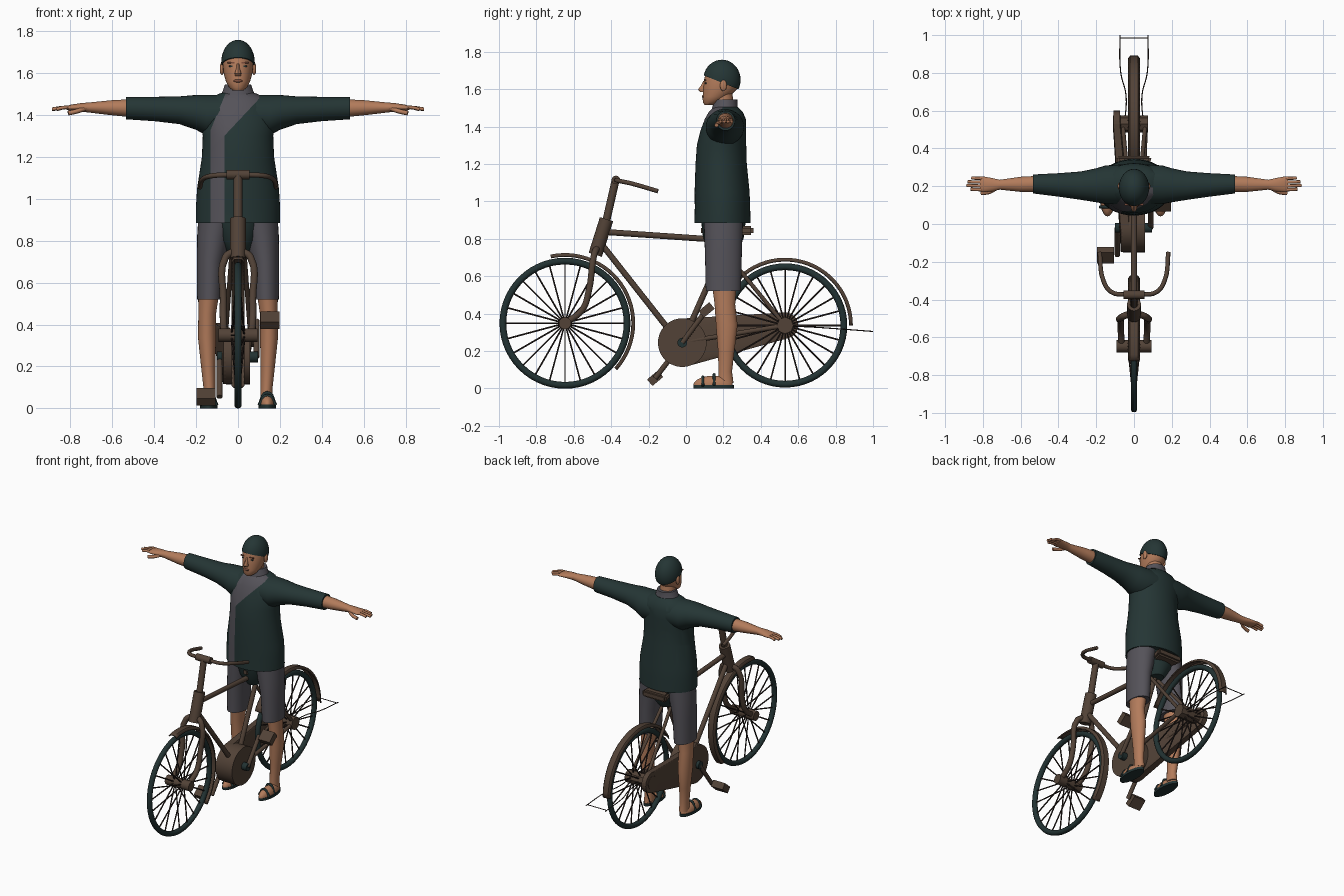
import bpy, bmesh
from math import sin, cos, pi, radians
from mathutils import Vector, Matrix

cube = bpy.data.objects.get("Cube")
if cube:
    bpy.data.objects.remove(cube)


def material(name, rgb):
    m = bpy.data.materials.new(name)
    m.use_nodes = True
    m.diffuse_color = (*rgb, 1)
    m.node_tree.nodes["Principled BSDF"].inputs["Base Color"].default_value = (*rgb, 1)
    return m


CLOTH = material("dark_green_cloth", (0.018, 0.036, 0.035))
GREY = material("grey_cloth", (0.09, 0.085, 0.1))
SKIN = material("skin", (0.45, 0.2, 0.105))
BROWN = material("brown_metal", (0.085, 0.055, 0.038))
RUBBER = material("dark_rubber", (0.016, 0.032, 0.032))
SPOKE = material("spoke_metal", (0.03, 0.02, 0.017))
LIP = material("lip_and_brow", (0.2, 0.075, 0.045))


def finish(name, bm, *mats):
    bmesh.ops.recalc_face_normals(bm, faces=bm.faces[:])
    me = bpy.data.meshes.new(name)
    bm.to_mesh(me)
    bm.free()
    for m in mats:
        me.materials.append(m)
    ob = bpy.data.objects.new(name, me)
    bpy.context.collection.objects.link(ob)
    bpy.ops.object.select_all(action='DESELECT')
    ob.select_set(True)
    bpy.context.view_layer.objects.active = ob
    bpy.ops.object.shade_smooth_by_angle(angle=radians(40))
    return ob


def loft_mesh(rings, axis='z', n=28):
    """Rings are (position on axis, centre a, centre b, radius a, radius b)."""
    bm, loops = bmesh.new(), []
    for t, ca, cb, ra, rb in rings:
        loop = []
        for i in range(n):
            a, b = ca + ra * cos(2 * pi * i / n), cb + rb * sin(2 * pi * i / n)
            loop.append(bm.verts.new((a, b, t) if axis == 'z' else (t, a, b)))
        loops.append(loop)
    for p, q in zip(loops, loops[1:]):
        for i in range(n):
            j = (i + 1) % n
            bm.faces.new((p[i], p[j], q[j], q[i]))
    bm.faces.new(loops[0])
    bm.faces.new(loops[-1])
    return bm


def loft(name, rings, mat, axis='z', n=28):
    return finish(name, loft_mesh(rings, axis, n), mat)


def add_rod(bm, p, q, r, n=12):
    p, q = Vector(p), Vector(q)
    turn = (q - p).to_track_quat('Z', 'Y').to_matrix().to_4x4()
    bmesh.ops.create_cone(bm, cap_ends=True, segments=n, radius1=r, radius2=r,
                          depth=(q - p).length, matrix=Matrix.Translation((p + q) / 2) @ turn)


def rod(name, p, q, r, mat=BROWN, n=16):
    bm = bmesh.new()
    add_rod(bm, p, q, r, n)
    return finish(name, bm, mat)


def tube(name, pts, r, mat=BROWN):
    cu = bpy.data.curves.new(name, 'CURVE')
    cu.dimensions, cu.bevel_depth, cu.bevel_resolution, cu.use_fill_caps = '3D', r, 2, True
    sp = cu.splines.new('BEZIER')
    sp.bezier_points.add(len(pts) - 1)
    for b, p in zip(sp.bezier_points, pts):
        b.co, b.handle_left_type, b.handle_right_type = p, 'AUTO', 'AUTO'
    sp.resolution_u = 5
    cu.materials.append(mat)
    ob = bpy.data.objects.new(name, cu)
    bpy.context.collection.objects.link(ob)
    bpy.ops.object.select_all(action='DESELECT')
    ob.select_set(True)
    bpy.context.view_layer.objects.active = ob
    bpy.ops.object.convert(target='MESH')
    return ob


def ball(name, c, r, mat, plane=None):
    bm = bmesh.new()
    bmesh.ops.create_uvsphere(bm, u_segments=28, v_segments=18, radius=1,
                              matrix=Matrix.Translation(c) @ Matrix.Diagonal((*r, 1)))
    if plane:
        cut = bmesh.ops.bisect_plane(bm, geom=bm.verts[:] + bm.edges[:] + bm.faces[:],
                                     plane_co=plane[0], plane_no=plane[1], clear_inner=True)
        edges = [e for e in cut['geom_cut'] if isinstance(e, bmesh.types.BMEdge)]
        bmesh.ops.edgeloop_fill(bm, edges=edges)
    return finish(name, bm, mat)


def box(name, c, size, mat=BROWN, tilt=0):
    bm = bmesh.new()
    bmesh.ops.create_cube(bm, size=1, matrix=Matrix.Translation(c) @ Matrix.Rotation(tilt, 4, 'X')
                          @ Matrix.Diagonal((*size, 1)))
    return finish(name, bm, mat)


# Wheels: tyre, spokes and arched mudguard
def wheel(name, y, z, r, hub_r, guard_r, start, end):
    bpy.ops.mesh.primitive_torus_add(location=(0, y, z), rotation=(0, pi / 2, 0), major_segments=56,
                                     minor_segments=10, major_radius=r - 0.018, minor_radius=0.018)
    tyre = bpy.context.object
    tyre.name = name + "_tyre"
    tyre.data.materials.append(RUBBER)
    bpy.ops.object.shade_smooth()
    bm = bmesh.new()
    for i in range(24):
        a, side = 2 * pi * i / 24, 0.03 if i % 2 else -0.03
        add_rod(bm, (side, y + hub_r * cos(a), z + hub_r * sin(a)),
                (0, y + (r - 0.03) * cos(a), z + (r - 0.03) * sin(a)), 0.0045, 6)
    finish(name + "_spokes", bm, SPOKE)
    bm, rows = bmesh.new(), []
    for i in range(29):
        a = radians(start + (end - start) * i / 28)
        rows.append([bm.verts.new((x, y + (guard_r - d) * cos(a), z + (guard_r - d) * sin(a)))
                     for x, d in ((-.032, .016), (-.02, 0), (.02, 0), (.032, .016))])
    for p, q in zip(rows, rows[1:]):
        for k in range(3):
            bm.faces.new((p[k], p[k + 1], q[k + 1], q[k]))
    guard = finish(name + "_mudguard", bm, BROWN)
    guard.modifiers.new("thickness", 'SOLIDIFY').thickness = 0.007


FY, FZ, RY, RZ = -0.647, 0.349, 0.53, 0.337
wheel("front_wheel", FY, FZ, 0.35, 0.025, 0.375, 102, -42)
wheel("rear_wheel", RY, RZ, 0.332, 0.035, 0.362, 0, 150)
rod("front_hub", (-.092, FY, FZ), (.092, FY, FZ), 0.033)
rod("rear_hub", (-.11, RY, RZ), (.075, RY, RZ), 0.045, n=8)

# Frame
rod("head_tube", (0, -.485, .715), (0, -.425, .905), 0.037)
rod("steering_stem", (0, -.43, .88), (0, -.375, 1.12), 0.021)
rod("handlebar_clamp", (-.055, -.375, 1.115), (.055, -.375, 1.115), 0.023)
rod("top_tube", (0, -.42, .836), (0, .25, .79), 0.016)
rod("down_tube", (0, -.45, .77), (0, -.08, .3), 0.016)
rod("seat_tube", (0, -.02, .245), (0, .24, .83), 0.016)
for s, side in ((1, "left"), (-1, "right")):
    tube(side + "_handlebar", [(s * x, y, z) for x, y, z in (
        (.03, -.375, 1.115), (.12, -.36, 1.11), (.162, -.3, 1.098), (.182, -.15, 1.055))], 0.012)
    tube(side + "_fork_blade", [(s * x, y, z) for x, y, z in (
        (.02, -.475, .75), (.06, -.49, .72), (.07, -.52, .52), (.07, -.555, .42), (.065, FY, FZ))], 0.018)
    rod(side + "_seat_stay", (s * .03, .2, .74), (s * .06, RY, RZ), 0.011)
    rod(side + "_chain_stay", (s * .045, 0, .25), (s * .06, RY, RZ), 0.013)
    tube(side + "_rear_wire", [(s * x, y, z) for x, y, z in (
        (.05, RY, .335), (.042, .68, .328), (.07, .8, .32), (.075, 1.0, .305))], 0.003, SPOKE)
rod("rear_wire_bar", (-.075, .985, .307), (.075, .985, .307), 0.003, SPOKE, 6)
rod("crank_case", (-.058, -.02, .245), (.058, -.02, .245), 0.13, n=36)

# Chain cover: hull of a large and a small disc
bm = bmesh.new()
add_rod(bm, (-.07, -.02, .245), (-.025, -.02, .245), 0.129, 36)
add_rod(bm, (-.108, RY, RZ), (-.075, RY, RZ), 0.07, 24)
hull = bmesh.ops.convex_hull(bm, input=bm.verts[:])
bmesh.ops.delete(bm, geom=[g for g in hull['geom_interior'] if isinstance(g, bmesh.types.BMVert)], context='VERTS')
finish("chain_cover", bm, BROWN)

# Cranks and pedals
rod("crank_axle", (-.1, -.02, .245), (.095, -.02, .245), 0.026, RUBBER)
for s, side, y, z in ((1, "left", .11, .42), (-1, "right", -.165, .055)):
    rod(side + "_crank", (s * .088, -.02, .245), (s * .088, y, z), 0.014)
    box(side + "_pedal", (s * .152, y, z), (.09, .075, .045), BROWN, radians(40))

# Saddle: tapered wedge
bm = bmesh.new()
bmesh.ops.create_cube(bm, size=1, matrix=Matrix.Translation((0, .22, .845)) @ Matrix.Diagonal((.19, .28, .05, 1)))
for v in bm.verts:
    if v.co.y < .22:
        v.co.x *= 0.25
bmesh.ops.bevel(bm, geom=bm.edges[:], offset=0.012, segments=2, affect='EDGES')
finish("saddle", bm, BROWN)

# Jacket body with a wrapped trim: cut along the trim edges, then colour
bm = loft_mesh([(.885, 0, .195, .2, .15), (.97, 0, .195, .2, .148), (1.05, 0, .193, .195, .147),
                (1.2, 0, .188, .172, .137), (1.3, 0, .19, .168, .132), (1.38, 0, .2, .178, .122),
                (1.44, 0, .21, .172, .11), (1.48, 0, .213, .135, .09), (1.505, 0, .213, .08, .065)], n=48)
lower, upper = ((-.13, 1.33), (-.065, 1.3)), ((-.06, 1.5), (.085, 1.46))
for (x, z), (u, w) in zip(lower, upper):
    for normal in ((1, 0, 0), (w - z, 0, x - u)):
        bmesh.ops.bisect_plane(bm, geom=bm.verts[:] + bm.edges[:] + bm.faces[:],
                               plane_co=(x, 0, z), plane_no=normal)


def edge_x(k, z):
    (x0, z0), (x1, z1) = lower[k], upper[k]
    return x0 + max(0, z - z0) * (x1 - x0) / (z1 - z0)


for f in bm.faces:
    c = f.calc_center_median()
    if c.y < .19 and edge_x(0, c.z) < c.x < edge_x(1, c.z):
        f.material_index = 1
finish("jacket_body", bm, CLOTH, GREY)
loft("collar", [(1.47, 0, .212, .095, .078), (1.5, 0, .208, .078, .068), (1.545, 0, .212, .062, .062)], GREY)

# Arms, hands and legs
for s, side in ((1, "left"), (-1, "right")):
    loft(side + "_sleeve", [(s * x, *r) for x, *r in (
        (.06, .21, 1.4, .105, .095), (.15, .208, 1.398, .102, .097), (.2, .205, 1.412, .09, .083),
        (.28, .203, 1.422, .075, .066), (.4, .207, 1.428, .062, .058), (.535, .212, 1.432, .05, .053))], CLOTH, 'x')
    loft(side + "_forearm", [(s * x, *r) for x, *r in (
        (.52, .212, 1.432, .042, .042), (.6, .21, 1.434, .04, .036), (.71, .208, 1.435, .026, .024),
        (.75, .208, 1.436, .035, .02), (.8, .21, 1.434, .042, .014), (.815, .212, 1.433, .04, .01))], SKIN, 'x')
    for i, reach in enumerate((.865, .887, .88, .86)):
        y = .182 + .02 * i
        tube(f"{side}_finger_{i + 1}", [(s * .79, y, 1.434), (s * .83, y, 1.435), (s * reach, y + .002, 1.427)], 0.0085, SKIN)
    tube(side + "_thumb", [(s * .73, .19, 1.43), (s * .765, .17, 1.418), (s * .81, .163, 1.408)], 0.011, SKIN)
    loft(side + "_shorts_leg", [(.52, s * .135, .2, .06, .094), (.7, s * .13, .2, .066, .098),
                                (.82, s * .115, .2, .08, .102), (.9, s * .1, .2, .09, .105)], GREY)
    loft(side + "_lower_leg", [(.03, s * .135, .212, .03, .042), (.09, s * .136, .21, .028, .036),
                               (.2, s * .142, .215, .034, .044), (.34, s * .148, .218, .043, .058),
                               (.45, s * .147, .208, .042, .055), (.55, s * .14, .205, .05, .065)], SKIN)
    ball(side + "_foot", (s * .14, .145, .018), (.038, .105, .05), SKIN, ((0, 0, .012), (0, 0, 1)))
    loft(side + "_sandal_sole", [(0, s * .14, .148, .042, .108), (.018, s * .14, .148, .042, .108)], RUBBER)
    for y, h in ((.09, .062), (.15, .075)):
        tube(side + "_sandal_strap", [(s * .14 - .04, y, .015), (s * .14, y, h), (s * .14 + .04, y, .015)], 0.008, RUBBER)
    # Face details that come in pairs
    ball(side + "_ear", (s * .077, .2, 1.62), (.01, .018, .03), SKIN)
    box(side + "_brow", (s * .032, .103, 1.648), (.034, .009, .006), LIP)
    box(side + "_eye", (s * .031, .106, 1.632), (.022, .009, .006), CLOTH)

# Seat of the trousers
loft("trouser_hips", [(.74, 0, .2, .05, .07), (.8, 0, .2, .1, .108), (.9, 0, .2, .15, .12)], CLOTH)

# Head
loft("neck", [(1.48, 0, .205, .055, .055), (1.6, 0, .195, .048, .05)], SKIN)
loft("head", [(1.515, 0, .125, .022, .025), (1.53, 0, .135, .042, .045), (1.56, 0, .16, .058, .071),
              (1.6, 0, .182, .069, .09), (1.65, 0, .19, .074, .094), (1.7, 0, .195, .065, .085)], SKIN)
loft("nose", [(1.585, 0, .095, .013, .02), (1.597, 0, .088, .016, .024), (1.62, 0, .098, .009, .018),
              (1.645, 0, .105, .007, .012)], SKIN, n=12)
ball("lips", (0, .094, 1.562), (.021, .009, .008), LIP)
ball("cap", (0, .192, 1.65), (.08, .1, .108), CLOTH, ((0, .1, 1.672), (0, .4, 1)))
